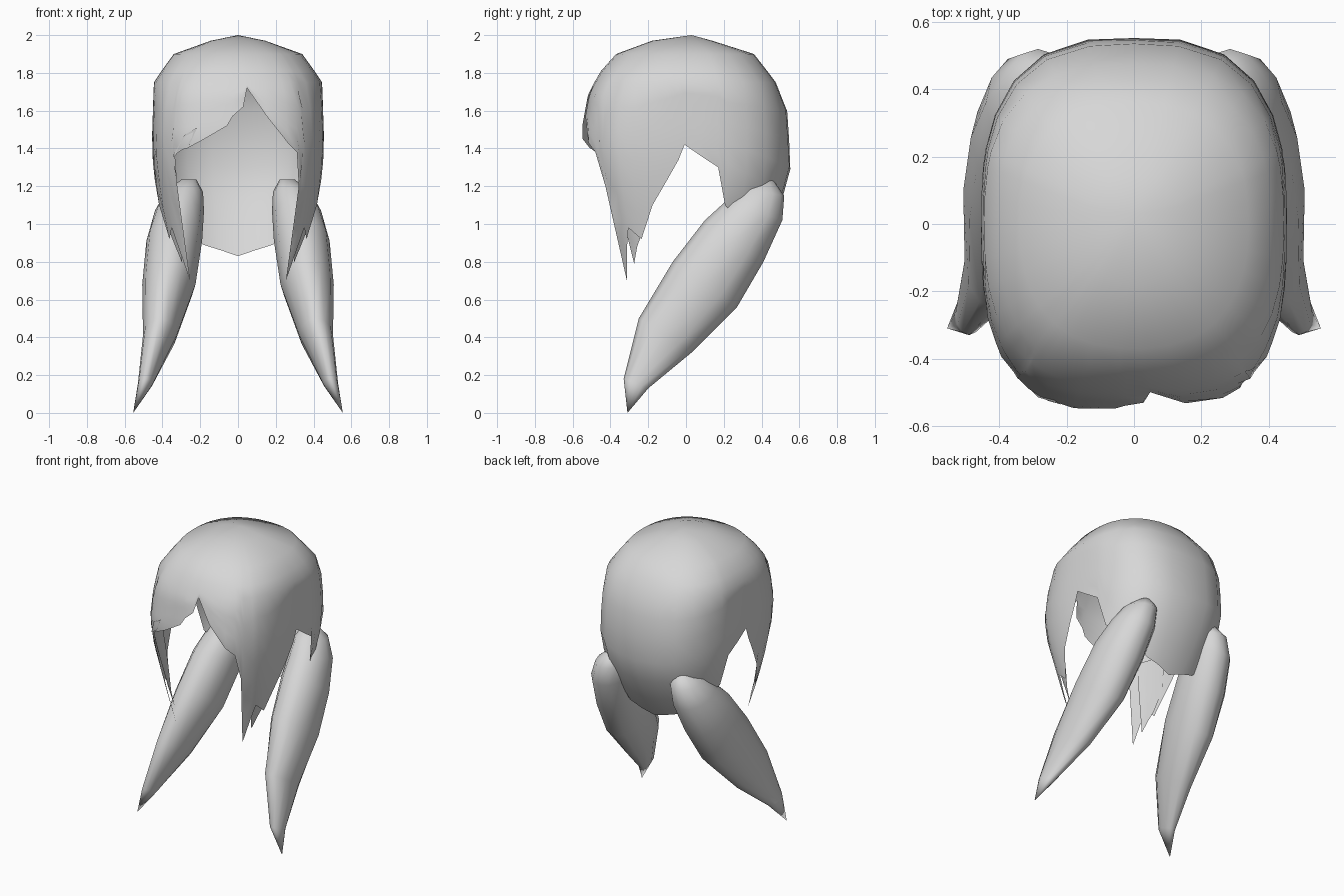
import bpy, bmesh, math
from mathutils import Vector

if "Cube" in bpy.data.objects:
    bpy.data.objects.remove(bpy.data.objects["Cube"])

hair = bpy.data.materials.new("light_grey_hair")
hair.diffuse_color = (0.68, 0.68, 0.68, 1)
hair.use_nodes = True
hair.node_tree.nodes["Principled BSDF"].inputs["Base Color"].default_value = hair.diffuse_color

# Head cross-sections: height, half width, front depth, back depth, squareness front, back
SECTIONS = [
    (1.97, .145, .18, .14, 2.3, 2.3), (1.90, .34, .37, .36, 2.4, 2.4),
    (1.81, .405, .45, .43, 2.6, 2.6), (1.75, .445, .485, .475, 2.7, 2.7),
    (1.68, .448, .52, .53, 2.9, 2.7), (1.46, .455, .56, .545, 3, 2.8),
    (1.30, .45, .535, .555, 3, 2.8), (1.10, .425, .475, .50, 3, 2.5),
    (0.90, .38, .43, .385, 3, 2.3), (0.70, .315, .40, .25, 3, 2.2)]


def scalp(phi, z, off=0.0):
    """Point on the hair surface; phi in degrees from the front towards +x."""
    for a, b in zip(SECTIONS, SECTIONS[1:]):
        if z >= b[0]:
            break
    t = (z - a[0]) / (b[0] - a[0])
    w, f, k, nf, nk = (a[i] + (b[i] - a[i]) * t for i in range(1, 6))
    s, c = math.sin(math.radians(phi)), math.cos(math.radians(phi))
    d, n = (f, nf) if c > 0 else (k, nk)
    r = (abs(s / w) ** n + abs(c / d) ** n) ** (-1 / n) + off
    return Vector((s * r, -c * r, z))


def finish(name, bm):
    bmesh.ops.recalc_face_normals(bm, faces=bm.faces)
    me = bpy.data.meshes.new(name)
    bm.to_mesh(me)
    bm.free()
    me.materials.append(hair)
    ob = bpy.data.objects.new(name, me)
    bpy.context.collection.objects.link(ob)
    for p in me.polygons:
        p.use_smooth = True
    return ob


def bridge(bm, cols, closed):
    pairs = list(zip(cols, cols[1:]))
    if closed:
        pairs.append((cols[-1], cols[0]))
    for a, b in pairs:
        for i in range(len(a) - 1):
            bm.faces.new((a[i], a[i + 1], b[i + 1], b[i]))


# Jagged hem: angle, height
hem_side = [(57, .92), (67, 1.1), (77, 1.23), (85, 1.34), (89, 1.42),
            (100, 1.36), (111, 1.3), (117, 1.1), (128, 1.03), (140, .96), (152, .89)]
hem_right = [(5.5, 1.72), (16, 1.57), (27, 1.43), (33, 1.38), (37, 1.2),
             (39, .70), (45, .87), (49, .98)] + hem_side
hem_left = [(-3, 1.57), (-6, 1.52), (-18, 1.45), (-28, 1.40), (-33, 1.39),
            (-36, 1.36), (-37, 1.2), (-39, .70), (-45, .87), (-49, .98)]
hem_left += [(-p, z) for p, z in hem_side]
hem = hem_left[::-1] + [(3, 1.62)] + hem_right + [(166, .86), (180, .83), (194, .86)]

# Main hair cap with fringe
bm = bmesh.new()
cols = []
for phi, bottom in hem:
    zs = [1.97, 1.90, 1.81, 1.75]
    zs += [1.75 + (bottom - 1.75) * i / 6 for i in range(1, 7)]
    cols.append([bm.verts.new(scalp(phi, z)) for z in zs])
bridge(bm, cols, True)
apex = bm.verts.new((0, .03, 2.0))
for i, c in enumerate(cols):
    bm.faces.new((apex, c[0], cols[(i + 1) % len(cols)][0]))
finish("hair_cap", bm)

# Thin inner locks beside the face
for side, label in ((1, "right"), (-1, "left")):
    bm = bmesh.new()
    cols = []
    for phi, bottom in [(43, 1.2), (47, .79), (52, .88), (57, .95), (63, 1.1)]:
        cols.append([bm.verts.new(scalp(side * phi, 1.38 + (bottom - 1.38) * i / 4, -.012))
                     for i in range(5)])
    bridge(bm, cols, False)
    finish(label + "_side_lock", bm)

# Small wisp at the left end of the fringe
bm = bmesh.new()
bm.faces.new([bm.verts.new(scalp(p, z, .006))
              for p, z in [(-22, 1.51), (-29, 1.47), (-37, 1.36), (-26, 1.42)]])
finish("fringe_wisp", bm)

# Tails: lower-front edge (y, z), upper-back edge (y, z), inner x, outer x
TAIL = [((.37, 1.235), (.46, 1.235), .22, .30),
        ((.28, 1.19), (.52, 1.15), .185, .385),
        ((.21, 1.12), (.51, 1.02), .18, .44),
        ((.10, 1.02), (.41, .80), .19, .485),
        ((-.07, .80), (.27, .56), .225, .507),
        ((-.25, .50), (.03, .32), .325, .503),
        ((-.33, .18), (-.20, .13), .45, .53)]
N = 12
for side, label in ((1, "right"), (-1, "left")):
    bm = bmesh.new()
    rings = []
    for (y1, z1), (y2, z2), x1, x2 in TAIL:
        ring = []
        for i in range(N):
            a = 2 * math.pi * i / N
            u, v = math.cos(a) / 2, math.sin(a) / 2
            ring.append(bm.verts.new((side * ((x1 + x2) / 2 + v * (x2 - x1)),
                                      (y1 + y2) / 2 + u * (y2 - y1),
                                      (z1 + z2) / 2 + u * (z2 - z1))))
        rings.append(ring)
    bridge(bm, [list(c) for c in zip(*rings)], True)
    bm.faces.new(rings[0])
    tip = bm.verts.new((side * .555, -.31, 0))
    for i in range(N):
        bm.faces.new((rings[-1][i], rings[-1][(i + 1) % N], tip))
    finish(label + "_tail", bm)
